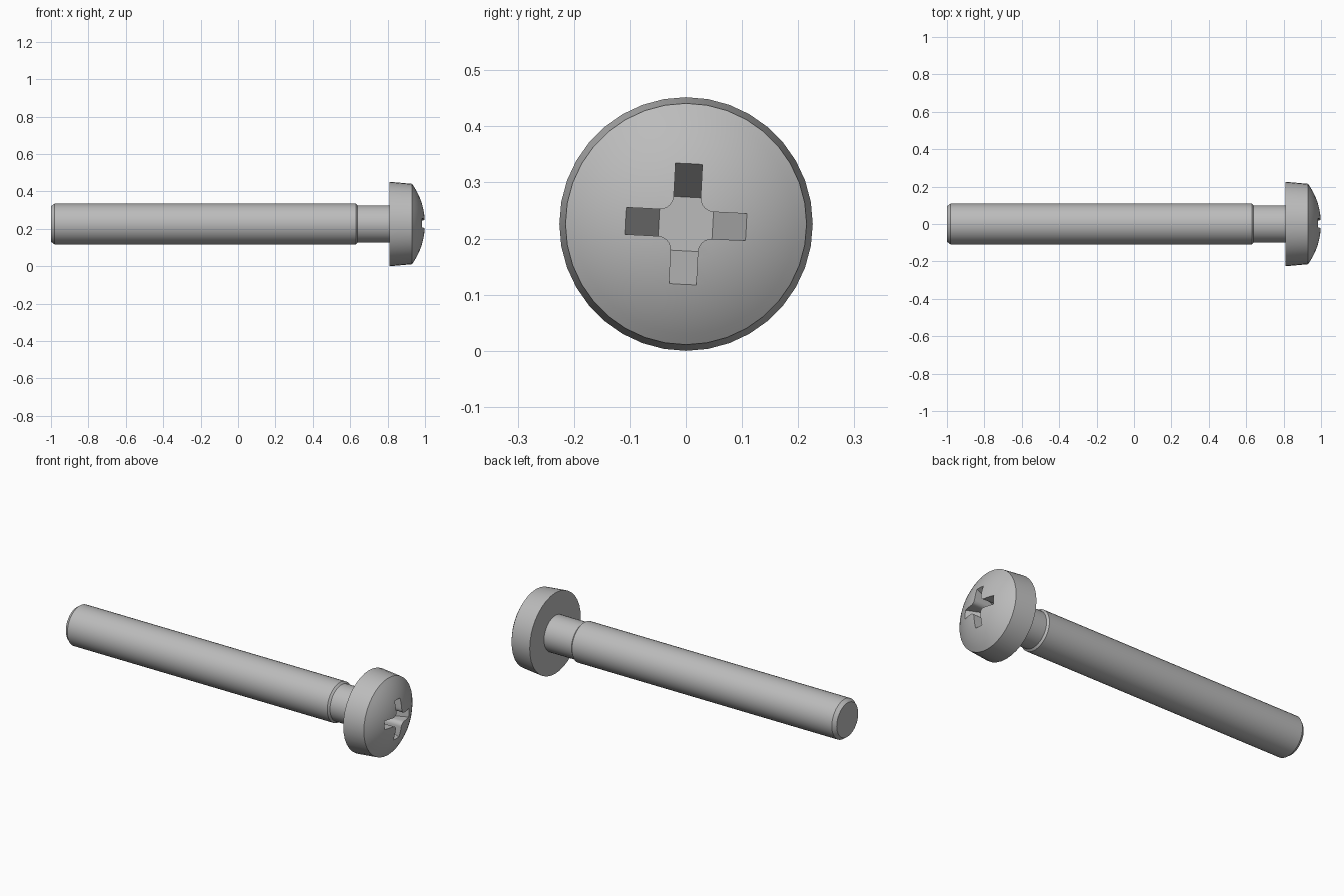
import bpy, bmesh, math
from mathutils import Vector

cube = bpy.data.objects.get("Cube")
if cube:
    bpy.data.objects.remove(cube, do_unlink=True)

AXIS_Z = 0.226
SIDES = 36

steel = bpy.data.materials.new("grey steel")
steel.use_nodes = True
GREY = (0.5, 0.5, 0.5, 1)
steel.diffuse_color = GREY
steel.node_tree.nodes["Principled BSDF"].inputs["Base Color"].default_value = GREY


def make_object(name, bm):
    bmesh.ops.recalc_face_normals(bm, faces=bm.faces)
    mesh = bpy.data.meshes.new(name)
    bm.to_mesh(mesh)
    bm.free()
    mesh.materials.append(steel)
    obj = bpy.data.objects.new(name, mesh)
    obj.location.z = AXIS_Z
    bpy.context.collection.objects.link(obj)
    return obj


def lathe(name, profile):
    """Spin (x, radius) points around the x axis."""
    bm = bmesh.new()
    verts = [bm.verts.new((x, 0, r)) for x, r in profile]
    edges = [bm.edges.new(pair) for pair in zip(verts, verts[1:])]
    bmesh.ops.spin(bm, geom=verts + edges, cent=(0, 0, 0), axis=(1, 0, 0),
                   angle=math.tau, steps=SIDES, use_duplicate=False)
    bmesh.ops.remove_doubles(bm, verts=bm.verts, dist=1e-5)
    return make_object(name, bm)


def select_only(obj):
    bpy.ops.object.select_all(action='DESELECT')
    obj.select_set(True)
    bpy.context.view_layer.objects.active = obj


# Shank with chamfered tip and a narrower neck under the head
shank = lathe("shank", [(-1, 0), (-1, 0.095), (-0.98, 0.11), (0.63, 0.11),
                        (0.64, 0.1), (0.82, 0.1), (0.82, 0)])

# Domed pan head
RIM_X, RIM_R = 0.93, 0.215
sag = 1 - RIM_X
ball = (RIM_R ** 2 + sag ** 2) / (2 * sag)
sweep = math.asin(RIM_R / ball)
STEPS = 10
dome = []
for i in range(STEPS + 1):
    a = sweep * (1 - i / STEPS)
    dome.append((1 - ball + ball * math.cos(a), ball * math.sin(a)))
head = lathe("head", [(0.81, 0), (0.81, AXIS_Z)] + dome)

# Cross recess cutter: rounded inner corners, four arms with sloping ends
HALF, INNER, OUTER = 0.024, 0.048, 0.108
FLOOR_X, SURFACE_X, TOP_X = 0.86, 0.984, 1.03
reach = INNER + (OUTER - INNER) * (TOP_X - FLOOR_X) / (SURFACE_X - FLOOR_X)
TWIST = math.radians(-3)
ARC = 6


def turned(x, u, v, quarter):
    a = quarter * math.pi / 2 + TWIST
    return Vector((x, u * math.cos(a) - v * math.sin(a),
                   u * math.sin(a) + v * math.cos(a)))


bm = bmesh.new()
low, high, tips = [], [], []
for q in range(4):
    for i in range(ARC + 1):
        a = math.pi * (1.5 - 0.5 * i / ARC)
        u = INNER + (INNER - HALF) * math.cos(a)
        v = INNER + (INNER - HALF) * math.sin(a)
        low.append(bm.verts.new(turned(FLOOR_X, u, v, q)))
        high.append(bm.verts.new(turned(TOP_X, u, v, q)))
    tips.append([bm.verts.new(turned(TOP_X, reach, s, q)) for s in (-HALF, HALF)])
bm.faces.new(low)
bm.faces.new(high)
n = ARC + 1
for q in range(4):
    s = q * n
    for i in range(s, s + ARC):
        bm.faces.new((low[i], low[i + 1], high[i + 1], high[i]))
    prev = s - 1                     # last corner point of the previous quarter
    t0, t1 = tips[q]
    bm.faces.new((low[prev], low[s], t1, t0))
    bm.faces.new((low[prev], t0, high[prev]))
    bm.faces.new((low[s], high[s], t1))
    bm.faces.new((high[prev], t0, t1, high[s]))
cutter = make_object("recess_cutter", bm)

cut = head.modifiers.new("recess", 'BOOLEAN')
cut.operation = 'DIFFERENCE'
cut.solver = 'EXACT'
cut.object = cutter
select_only(head)
bpy.ops.object.modifier_apply(modifier=cut.name)
bpy.data.objects.remove(cutter, do_unlink=True)

# Smooth round surfaces, crisp rims
for obj in (shank, head):
    select_only(obj)
    bpy.ops.object.shade_smooth_by_angle(angle=math.radians(20))
